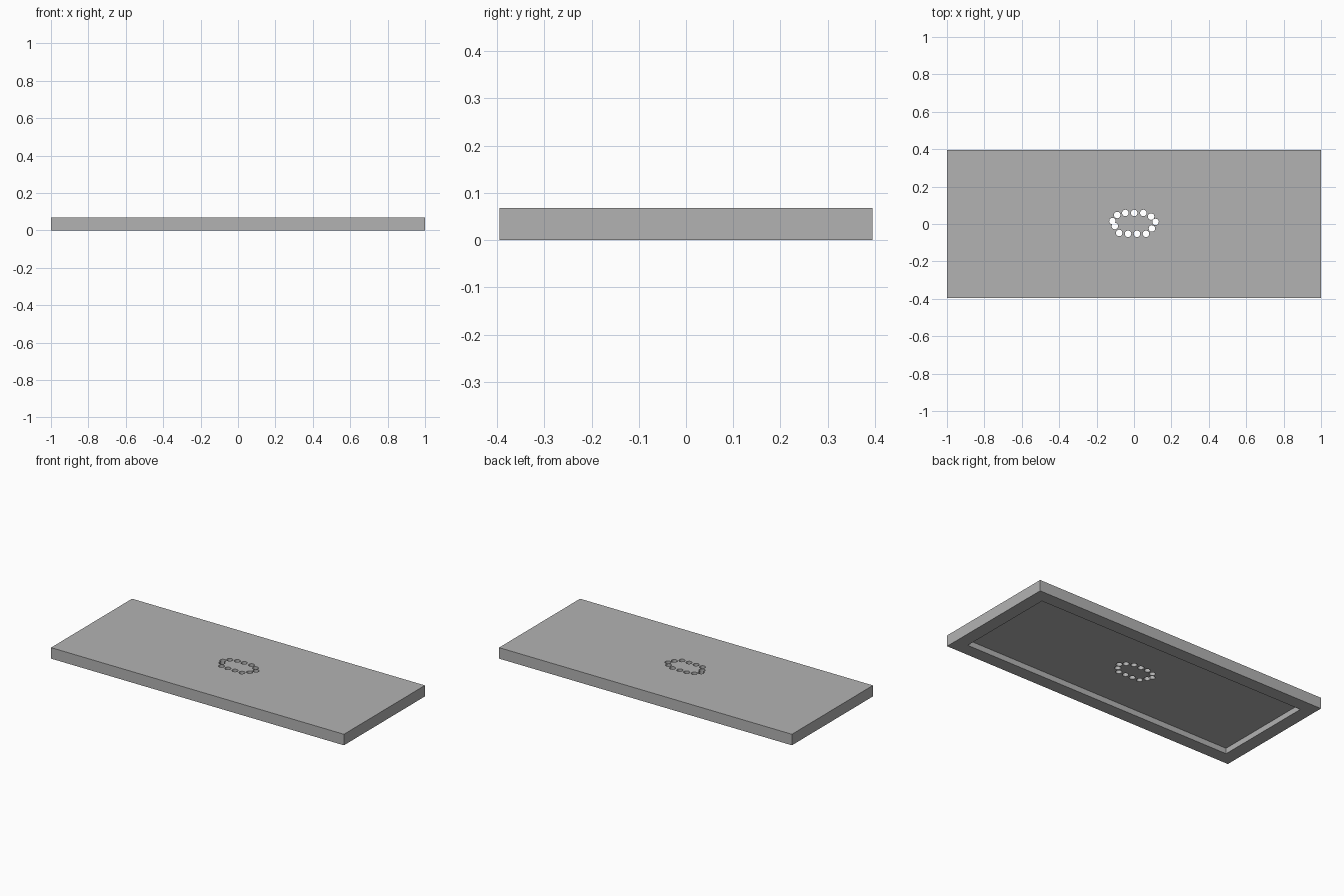
import bpy

old = bpy.data.objects.get("Cube")
if old:
    bpy.data.objects.remove(old, do_unlink=True)

LENGTH, WIDTH, HEIGHT = 2.0, 0.79, 0.068
RIM, RECESS = 0.08, 0.034
HOLE_RADIUS = 0.0175

grey = bpy.data.materials.new("plain grey")
grey.use_nodes = True
colour = (0.45, 0.45, 0.45, 1)
grey.diffuse_color = colour
grey.node_tree.nodes["Principled BSDF"].inputs["Base Color"].default_value = colour


def box(name, size, z):
    bpy.ops.mesh.primitive_cube_add(size=1, location=(0, 0, z))
    obj = bpy.context.object
    obj.name = name
    obj.scale = size
    bpy.ops.object.transform_apply(location=True, rotation=False, scale=True)
    obj.data.materials.append(grey)
    return obj


def cut(target, cutter):
    mod = target.modifiers.new("cut", 'BOOLEAN')
    mod.operation = 'DIFFERENCE'
    mod.solver = 'EXACT'
    mod.object = cutter
    cutter.hide_render = True
    bpy.ops.object.select_all(action='DESELECT')
    bpy.context.view_layer.objects.active = target
    target.select_set(True)
    bpy.ops.object.modifier_apply(modifier=mod.name)
    bpy.data.objects.remove(cutter, do_unlink=True)


# Slab with a shallow tray-like hollow underneath
slab = box("slab", (LENGTH, WIDTH, HEIGHT), HEIGHT / 2)
hollow = box("hollow_cutter", (LENGTH - 2 * RIM, WIDTH - 2 * RIM, 2 * RECESS), 0)
cut(slab, hollow)

# Ring of drain holes right through the slab
holes = [(-0.115, 0.016), (-0.09, 0.048), (-0.046, 0.059), (0.001, 0.059),
         (0.05, 0.059), (0.091, 0.04), (0.115, 0.011), (0.096, -0.024),
         (0.064, -0.053), (0.016, -0.053), (-0.032, -0.053),
         (-0.08, -0.048), (-0.102, -0.011)]
for x, y in holes:
    bpy.ops.mesh.primitive_cylinder_add(vertices=24, radius=HOLE_RADIUS,
                                        depth=4 * HEIGHT, location=(x, y, 0))
    drill = bpy.context.object
    drill.data.materials.append(grey)
    cut(slab, drill)

# Smooth hole walls, crisp slab edges
bpy.ops.object.shade_smooth_by_angle()
